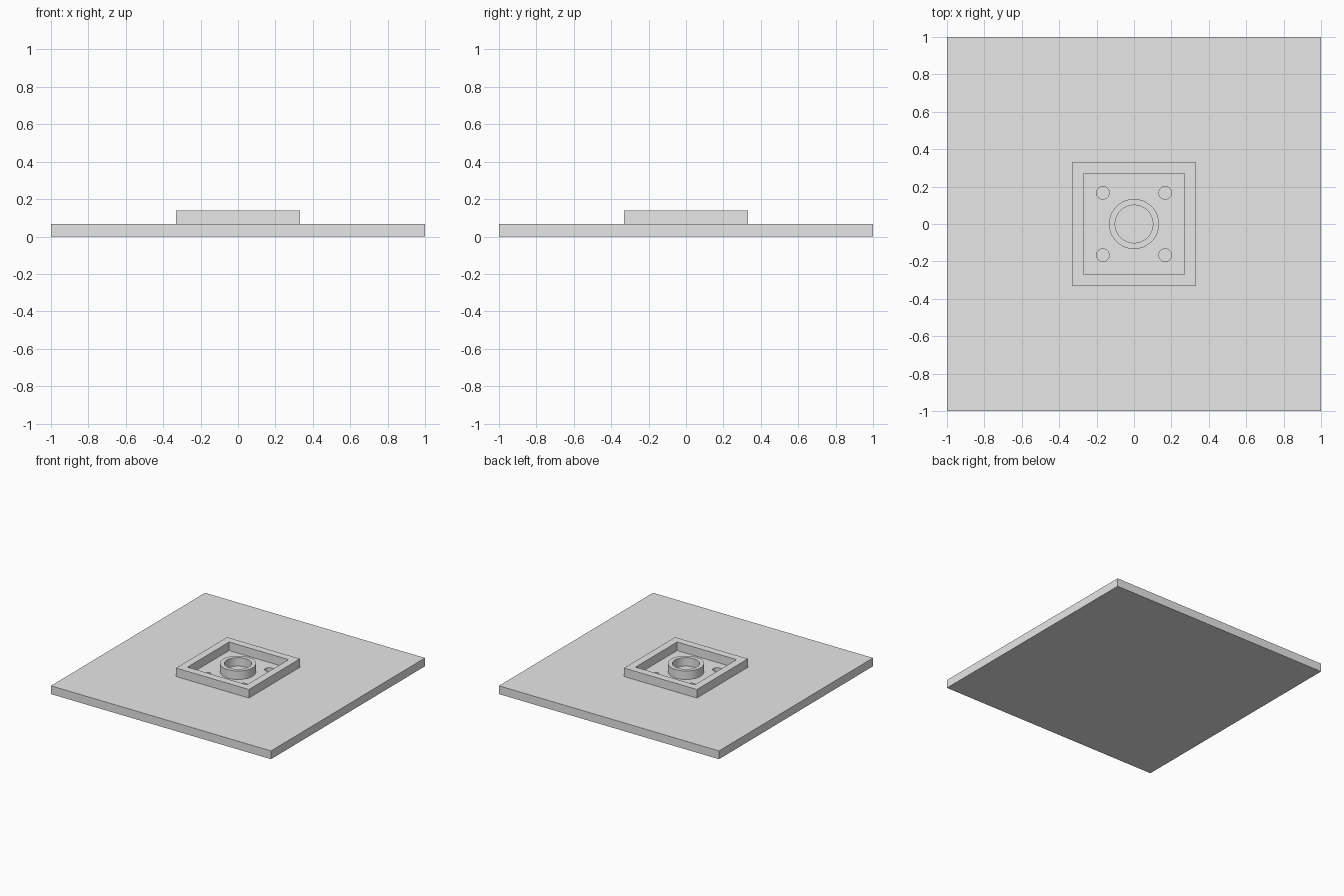
import bpy, bmesh
from math import pi, cos, sin

cube = bpy.data.objects.get("Cube")
if cube:
    bpy.data.objects.remove(cube, do_unlink=True)

grey = bpy.data.materials.new("light grey")
grey.use_nodes = True
grey.diffuse_color = (0.8, 0.8, 0.8, 1)
grey.node_tree.nodes["Principled BSDF"].inputs["Base Color"].default_value = (0.8, 0.8, 0.8, 1)

BASE_TOP, RIM_TOP = 0.068, 0.138
SINK = 0.004  # raised parts overlap the base slightly
HOLE_DEPTH = 0.045


def finish(name, bm):
    bmesh.ops.recalc_face_normals(bm, faces=bm.faces)
    mesh = bpy.data.meshes.new(name)
    bm.to_mesh(mesh)
    bm.free()
    mesh.materials.append(grey)
    obj = bpy.data.objects.new(name, mesh)
    bpy.context.scene.collection.objects.link(obj)
    return obj


def loop(radius, sides, turn=0.0):
    return [(radius * cos(turn + 2 * pi * i / sides),
             radius * sin(turn + 2 * pi * i / sides)) for i in range(sides)]


def wall(name, outer, inner, low, high):
    """Closed hollow wall between two matching outlines."""
    bm = bmesh.new()
    rings = [[bm.verts.new((x, y, z)) for x, y in pts]
             for pts, z in ((outer, low), (outer, high), (inner, high), (inner, low))]
    n = len(outer)
    for r in range(4):
        a, b = rings[r], rings[(r + 1) % 4]
        for i in range(n):
            j = (i + 1) % n
            bm.faces.new((a[i], a[j], b[j], b[i]))
    return finish(name, bm)


def smooth(obj):
    bpy.ops.object.select_all(action='DESELECT')
    obj.select_set(True)
    bpy.context.view_layer.objects.active = obj
    bpy.ops.object.shade_smooth_by_angle()


# Base plate
bm = bmesh.new()
bmesh.ops.create_cube(bm, size=1)
bmesh.ops.scale(bm, vec=(2, 2, BASE_TOP), verts=bm.verts)
bmesh.ops.translate(bm, vec=(0, 0, BASE_TOP / 2), verts=bm.verts)
base = finish("base_plate", bm)

# Four blind holes in the base plate
bm = bmesh.new()
for sx in (-1, 1):
    for sy in (-1, 1):
        new = bmesh.ops.create_cone(bm, cap_ends=True, segments=32, radius1=0.034,
                                    radius2=0.034, depth=2 * HOLE_DEPTH)
        bmesh.ops.translate(bm, vec=(sx / 6, sy / 6, BASE_TOP), verts=new["verts"])
cutter = finish("hole_cutter", bm)
cutter.hide_render = True
cutter.hide_viewport = True
cut = base.modifiers.new("holes", 'BOOLEAN')
cut.operation = 'DIFFERENCE'
cut.solver = 'EXACT'
cut.object = cutter

# Apply the cut so the helper can go
graph = bpy.context.evaluated_depsgraph_get()
holed = bpy.data.meshes.new_from_object(base.evaluated_get(graph))
base.modifiers.clear()
base.data = holed
bpy.data.objects.remove(cutter, do_unlink=True)
smooth(base)

# Square rim
root2 = 2 ** 0.5
wall("square_rim", loop(0.331 * root2, 4, pi / 4), loop(0.27 * root2, 4, pi / 4),
     BASE_TOP - SINK, RIM_TOP)

# Round collar in the middle
collar = wall("round_collar", loop(0.134, 64), loop(0.101, 64), BASE_TOP - SINK, RIM_TOP)
smooth(collar)
